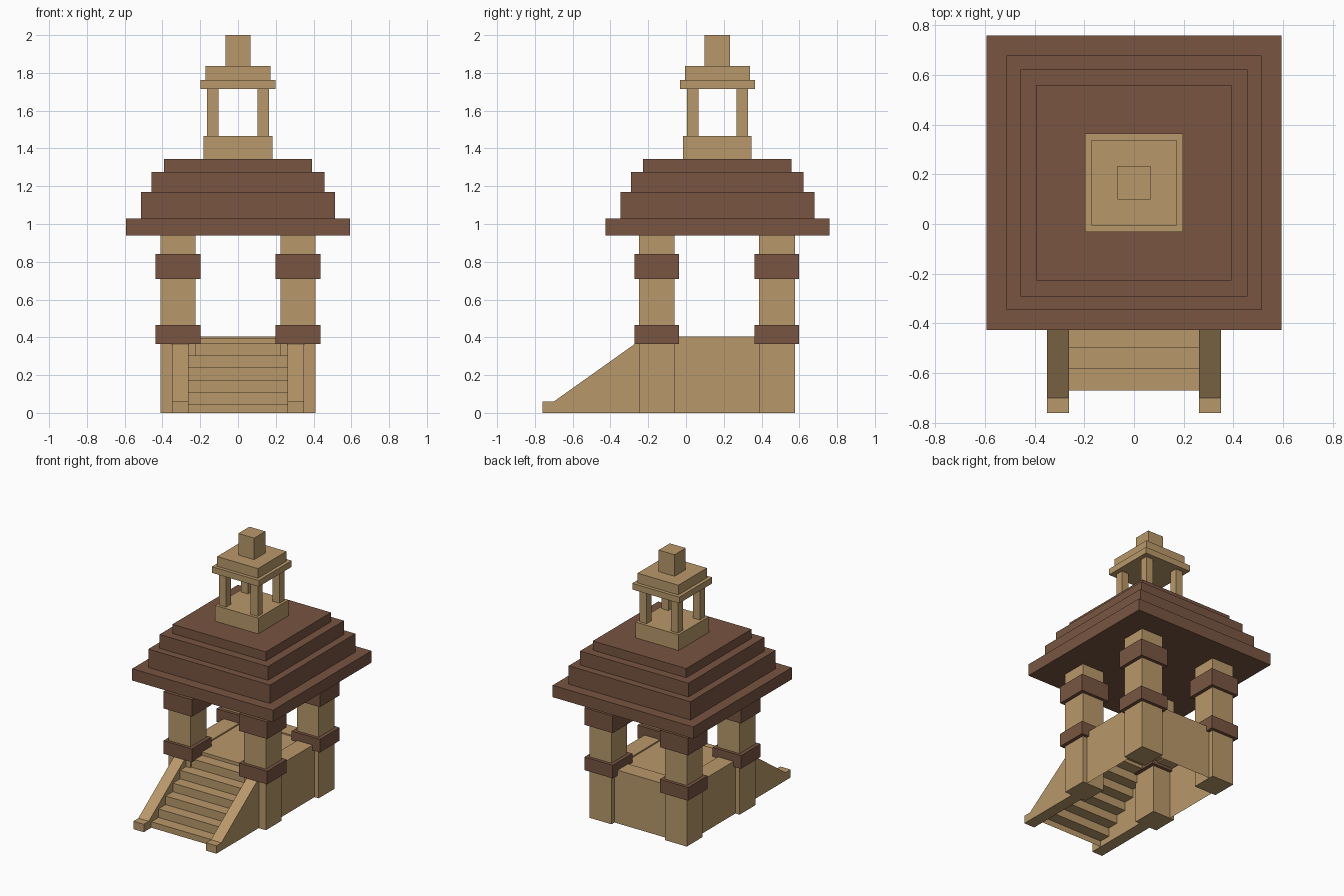
import bpy, bmesh

if "Cube" in bpy.data.objects:
    bpy.data.objects.remove(bpy.data.objects["Cube"])

CY = 0.163  # y of the tower's centre line


def material(name, rgb):
    m = bpy.data.materials.new(name)
    m.diffuse_color = (*rgb, 1)
    m.use_nodes = True
    m.node_tree.nodes["Principled BSDF"].inputs["Base Color"].default_value = m.diffuse_color
    return m


TAN = material("tan_stone", (0.485, 0.315, 0.142))
BROWN = material("brown_wood", (0.188, 0.091, 0.053))


def finish(name, bm, mat):
    me = bpy.data.meshes.new(name)
    bm.to_mesh(me)
    bm.free()
    me.materials.append(mat)
    ob = bpy.data.objects.new(name, me)
    bpy.context.collection.objects.link(ob)
    return ob


def box(name, x0, x1, y0, y1, z0, z1, mat, open_dirs=()):
    """Axis-aligned box; faces whose normal is in open_dirs are removed."""
    bm = bmesh.new()
    bmesh.ops.create_cube(bm, size=1)
    for v in bm.verts:
        v.co.x = x1 if v.co.x > 0 else x0
        v.co.y = y1 if v.co.y > 0 else y0
        v.co.z = z1 if v.co.z > 0 else z0
    bm.normal_update()
    gone = [f for f in bm.faces if tuple(round(c) for c in f.normal) in open_dirs]
    bmesh.ops.delete(bm, geom=gone, context='FACES')
    return finish(name, bm, mat)


def block(name, cx, cy, hx, hy, z0, z1, mat):
    return box(name, cx - hx, cx + hx, cy - hy, cy + hy, z0, z1, mat)


def extrude_x(name, profile, x0, x1, mat, closed):
    """Sweep a y-z profile along x, as a solid or as an open sheet."""
    bm = bmesh.new()
    a = [bm.verts.new((x0, y, z)) for y, z in profile]
    b = [bm.verts.new((x1, y, z)) for y, z in profile]
    n = len(profile)
    for i in range(n if closed else n - 1):
        j = (i + 1) % n
        bm.faces.new((a[i], b[i], b[j], a[j]))
    if closed:
        bm.faces.new(a)
        bm.faces.new(b)
    bmesh.ops.recalc_face_normals(bm, faces=bm.faces)
    return finish(name, bm, mat)


# hollow base: side and back walls, open to the ground and to the stairs
box("base_walls", -0.375, 0.375, -0.15, CY + 0.377, 0, 0.395, TAN,
    ((0, 0, -1), (0, -1, 0)))
# low rims around the floor
for s, side in ((-1, "left"), (1, "right")):
    block("floor_rim_" + side, s * 0.31, CY, 0.065, 0.3, 0.385, 0.405, TAN)
box("floor_rim_back", -0.245, 0.245, CY + 0.25, CY + 0.377, 0.385, 0.405, TAN)

# corner pillars with two brown bands each
for sx, side in ((-1, "left"), (1, "right")):
    for sy, end in ((-1, "front"), (1, "back")):
        px, py, tag = sx * 0.3175, CY + sy * 0.318, f"{end}_{side}"
        block("pillar_" + tag, px, py, 0.0925, 0.095, 0, 0.95, TAN)
        block("lower_band_" + tag, px, py, 0.119, 0.118, 0.365, 0.465, BROWN)
        block("upper_band_" + tag, px, py, 0.119, 0.118, 0.71, 0.84, BROWN)

# stair sheet, open underneath
steps = [(-0.67, 0.0)]
for i in range(6):
    y, z = -0.67 + 0.0867 * i, 0.045 + 0.065 * i
    steps += [(y, z), (y + 0.0867, z)]
steps.append((-0.15, 0.395))
extrude_x("stairs", steps, -0.262, 0.262, TAN, False)

# sloped side walls of the stairs
slope = [(-0.76, 0), (-0.76, 0.06), (-0.70, 0.06), (-0.25, 0.38), (-0.24, 0.38), (-0.24, 0)]
for s, side in ((-1, "left"), (1, "right")):
    extrude_x("stair_side_" + side, slope, s * 0.262, s * 0.35, TAN, True)

# stepped roof
for i, (h, z0, z1) in enumerate(((0.593, 0.94, 1.03), (0.513, 1.03, 1.17),
                                 (0.457, 1.17, 1.275), (0.393, 1.275, 1.345))):
    block(f"roof_tier_{i + 1}", 0, CY + 0.003, h, h, z0, z1, BROWN)

# small lantern on top
LY = CY + 0.003
block("lantern_base", 0, LY, 0.182, 0.182, 1.345, 1.465, TAN)
for sx in (-1, 1):
    for sy in (-1, 1):
        block("lantern_post", sx * 0.133, LY + sy * 0.131, 0.03, 0.03, 1.465, 1.715, TAN)
block("lantern_eave", 0, LY, 0.198, 0.198, 1.715, 1.762, TAN)
block("lantern_cap", 0, LY, 0.172, 0.172, 1.762, 1.836, TAN)
block("finial", 0, LY, 0.067, 0.067, 1.836, 2.0, TAN)
